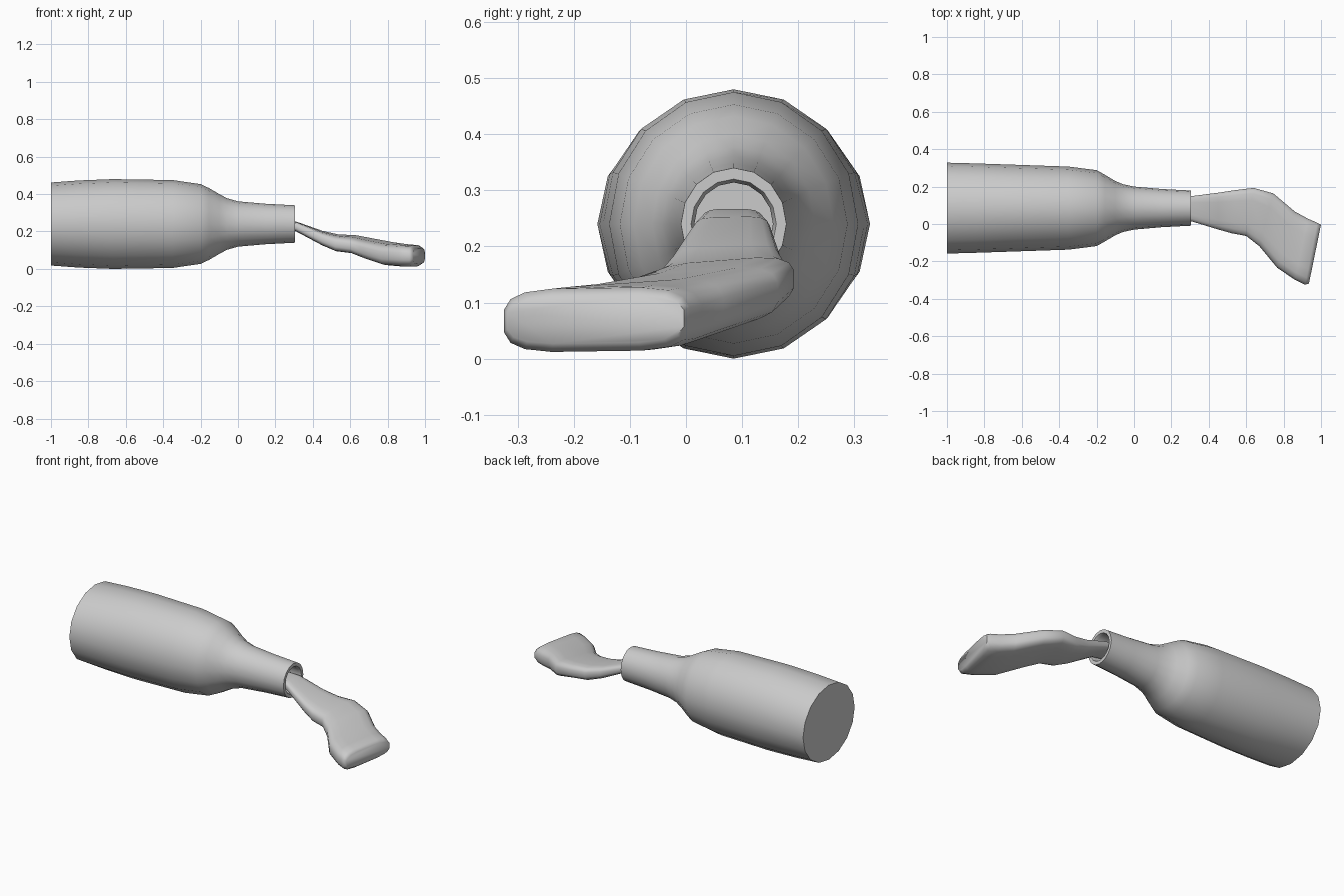
import bpy, bmesh, math
from mathutils import Vector

if "Cube" in bpy.data.objects:
    bpy.data.objects.remove(bpy.data.objects["Cube"])


def loft(name, rings, angle):
    """Skin a list of closed rings, cap both ends and smooth it."""
    bm = bmesh.new()
    loops = [[bm.verts.new(p) for p in ring] for ring in rings]
    n = len(loops[0])
    for a, b in zip(loops, loops[1:]):
        for i in range(n):
            j = (i + 1) % n
            bm.faces.new((a[i], a[j], b[j], b[i]))
    bm.faces.new(loops[0])
    bm.faces.new(loops[-1])
    bmesh.ops.recalc_face_normals(bm, faces=bm.faces)
    mesh = bpy.data.meshes.new(name)
    bm.to_mesh(mesh)
    bm.free()
    obj = bpy.data.objects.new(name, mesh)
    bpy.context.collection.objects.link(obj)
    bpy.ops.object.select_all(action='DESELECT')
    obj.select_set(True)
    bpy.context.view_layer.objects.active = obj
    bpy.ops.object.shade_smooth_by_angle(angle=math.radians(angle))
    return obj


def bottle_ring(x, ry, rz, sides=16):
    return [(x, 0.085 + ry * math.cos(2 * math.pi * i / sides),
             0.24 + rz * math.sin(2 * math.pi * i / sides)) for i in range(sides)]


def ribbon_ring(left, right, h, sides=16):
    """Flat rounded cross-section between two edge points."""
    l, r = Vector(left), Vector(right)
    mid, half = (l + r) / 2, (l - r) / 2
    pts = []
    for i in range(sides):
        a = 2 * math.pi * (i + 0.5) / sides
        c, s = math.cos(a), math.sin(a)
        u = math.copysign(abs(c) ** 0.45, c)
        v = math.copysign(abs(s) ** 0.65, s)
        pts.append(mid + half * u + Vector((0, 0, h * v)))
    return pts


# Lying bottle: x, y radius, z radius; the last rings turn back into the neck
bottle_profile = [
    (-1.0, 0.243, 0.222), (-0.85, 0.239, 0.233), (-0.67, 0.233, 0.24),
    (-0.35, 0.222, 0.235), (-0.2, 0.203, 0.213), (-0.155, 0.178, 0.192),
    (-0.1, 0.145, 0.16), (-0.06, 0.128, 0.138), (0, 0.115, 0.121),
    (0.15, 0.102, 0.108), (0.305, 0.094, 0.1),
    (0.305, 0.076, 0.08), (0.29, 0.07, 0.074), (0.1, 0.075, 0.08),
]
loft("bottle", [bottle_ring(*p) for p in bottle_profile], 50)

# Liquid pouring out: left edge, right edge, half thickness
spill_sections = [
    ((0.15, 0.135, 0.245), (0.15, 0.03, 0.245), 0.022),
    ((0.31, 0.15, 0.228), (0.31, 0.013, 0.226), 0.026),
    ((0.45, 0.168, 0.172), (0.45, -0.03, 0.158), 0.036),
    ((0.54, 0.182, 0.147), (0.52, -0.05, 0.132), 0.042),
    ((0.64, 0.194, 0.142), (0.60, -0.065, 0.122), 0.044),
    ((0.745, 0.165, 0.118), (0.67, -0.12, 0.098), 0.05),
    ((0.86, 0.068, 0.09), (0.765, -0.235, 0.072), 0.057),
    ((0.93, 0.03, 0.076), (0.86, -0.3, 0.068), 0.058),
    ((0.98, 0.008, 0.072), (0.915, -0.326, 0.067), 0.057),
    ((1.0, -0.002, 0.072), (0.935, -0.32, 0.067), 0.042),
]
loft("spilled_liquid", [ribbon_ring(*s) for s in spill_sections], 60)
